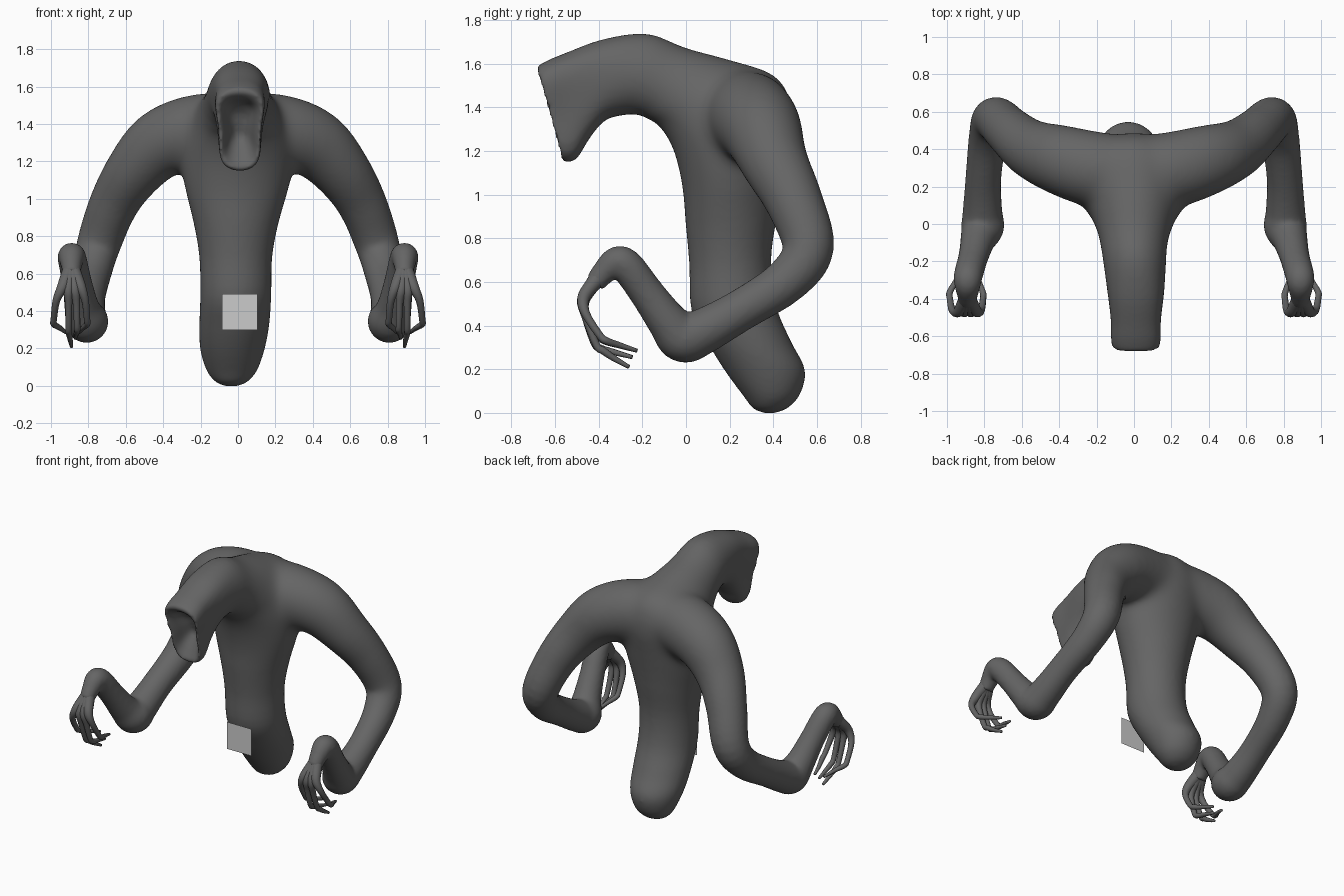
import bpy, bmesh
from math import cos, sin, pi
from mathutils import Vector

if "Cube" in bpy.data.objects:
    bpy.data.objects.remove(bpy.data.objects["Cube"])


def smooth_rows(rows, n):
    """Catmull-Rom interpolation of rows of numbers."""
    out = []
    for i in range(len(rows) - 1):
        a, b = rows[max(i - 1, 0)], rows[i]
        c, d = rows[i + 1], rows[min(i + 2, len(rows) - 1)]
        for k in range(n):
            t = k / n
            out.append([0.5 * (2 * q + (r - p) * t + (2 * p - 5 * q + 4 * r - s) * t * t
                               + (3 * q - p - 3 * r + s) * t ** 3)
                        for p, q, r, s in zip(a, b, c, d)])
    out.append(list(rows[-1]))
    return out


def skin_rings(bm, rings):
    """Bridge consecutive rings of points and cap both ends."""
    vr = [[bm.verts.new(p) for p in ring] for ring in rings]
    n = len(vr[0])
    for a, b in zip(vr, vr[1:]):
        for i in range(n):
            bm.faces.new((a[i], a[(i + 1) % n], b[(i + 1) % n], b[i]))
    bm.faces.new(vr[0][::-1])
    bm.faces.new(vr[-1])


def tube(bm, pts, side=1, segs=24, n=5):
    """Round tube through (x, y, z, radius) points."""
    rows = smooth_rows([(x * side, y, z, r) for x, y, z, r in pts], n)
    ps = [Vector(r[:3]) for r in rows]
    rings, u = [], Vector((0.3, 1, 0.2))
    for i, p in enumerate(ps):
        d = (ps[min(i + 1, len(ps) - 1)] - ps[max(i - 1, 0)]).normalized()
        u = (u - d * u.dot(d)).normalized()
        v = d.cross(u)
        r = rows[i][3]
        rings.append([p + (u * cos(a) + v * sin(a)) * r
                      for a in (2 * pi * k / segs for k in range(segs))])
    skin_rings(bm, rings)


def finish(bm, name, mat=None):
    bmesh.ops.recalc_face_normals(bm, faces=bm.faces[:])
    for f in bm.faces:
        f.smooth = True
    me = bpy.data.meshes.new(name)
    bm.to_mesh(me)
    bm.free()
    if mat:
        me.materials.append(mat)
    ob = bpy.data.objects.new(name, me)
    bpy.context.collection.objects.link(ob)
    return ob


skin = bpy.data.materials.new("dark_skin")
skin.diffuse_color = (0.13, 0.13, 0.13, 1)
skin.use_nodes = True
skin.node_tree.nodes["Principled BSDF"].inputs["Base Color"].default_value = skin.diffuse_color

# Torso, neck and hollow face: back y,z / front y,z / x centre / half width / egg taper
SPINE = [
    (.41, .0, .37, -.003, -.035, .03, 0),
    (.47, .025, .31, .018, -.035, .085, 0),
    (.525, .09, .265, .075, -.033, .135, 0),
    (.545, .20, .18, .19, -.03, .172, 0),
    (.48, .33, .10, .32, -.02, .187, 0),
    (.41, .50, .025, .47, -.012, .19, 0),
    (.39, .70, .015, .68, -.012, .195, 0),
    (.42, .92, 0, .85, -.01, .23, 0),
    (.46, 1.15, -.02, 1.05, -.005, .29, 0),
    (.49, 1.37, -.06, 1.21, 0, .30, 0),
    (.42, 1.54, -.12, 1.31, 0, .255, 0),
    (.20, 1.62, -.18, 1.35, 0, .205, 0),
    (0, 1.675, -.22, 1.365, 0, .178, 0),
    (-.18, 1.737, -.28, 1.365, .005, .165, 0),
    (-.38, 1.712, -.37, 1.34, .01, .15, .05),
    (-.55, 1.65, -.44, 1.26, .01, .13, .12),
    (-.635, 1.615, -.505, 1.16, .01, .118, .2),
    (-.685, 1.58, -.57, 1.155, .01, .110, .2),
    (-.65, 1.54, -.55, 1.205, .01, .083, .2),
    (-.58, 1.51, -.515, 1.27, .01, .06, .2),
    (-.53, 1.46, -.48, 1.33, .01, .03, .2),
]
bm = bmesh.new()
rings = []
for yb, zb, yf, zf, xc, hw, t in smooth_rows(SPINE, 4):
    ring = []
    for k in range(40):
        c, s = cos(2 * pi * k / 40), sin(2 * pi * k / 40)
        ring.append((xc + hw * s * (1 + t * c + 4 * t * c * c),
                     (yb + yf) / 2 + (yb - yf) / 2 * c,
                     (zb + zf) / 2 + (zb - zf) / 2 * c))
    rings.append(ring)
skin_rings(bm, rings)

# Arms, from inside the chest to the raised wrist
ARM = [
    (.05, .29, 1.36, .19), (.20, .29, 1.36, .205), (.40, .345, 1.30, .19),
    (.55, .405, 1.15, .158), (.665, .495, .97, .132), (.745, .56, .755, .118),
    (.78, .46, .605, .104), (.805, .25, .47, .096), (.81, .07, .37, .106),
    (.81, -.015, .347, .116), (.835, -.085, .42, .094), (.86, -.18, .55, .08),
    (.885, -.27, .67, .078), (.89, -.32, .69, .072), (.89, -.38, .64, .056),
    (.89, -.42, .59, .048),
]
for side in (1, -1):
    tube(bm, ARM, side)
body = finish(bm, "body_and_arms", skin)
rm = body.modifiers.new("merge", 'REMESH')
rm.mode = 'VOXEL'
rm.voxel_size = 0.013
rm.use_smooth_shade = True

# Bake the merged skin, then blend the shoulders more strongly than the rest
dg = bpy.context.evaluated_depsgraph_get()
merged = bpy.data.meshes.new_from_object(body.evaluated_get(dg))
body.modifiers.clear()
body.data = merged
group = body.vertex_groups.new(name="shoulders")
for v in merged.vertices:
    x, y, z = v.co
    w = min((y + .12) / .15, (z - .9) / .15, (.65 - abs(x)) / .15, 1)
    if w > 0:
        group.add([v.index], w, 'REPLACE')
for name, count in (("shoulders", 90), ("", 8)):
    sm = body.modifiers.new("soften", 'SMOOTH')
    sm.factor = 0.5
    sm.iterations = count
    sm.vertex_group = name

# Hands: four thin hooked fingers fanning out from each wrist
FINGERS = [  # knuckle x, z / bend x, y, z / tip x, y, z
    (.94, .525, .985, -.385, .335, .92, -.225, .285),
    (.907, .515, .905, -.40, .29, .89, -.26, .21),
    (.873, .515, .86, -.41, .30, .87, -.245, .255),
    (.84, .525, .807, -.39, .335, .85, -.225, .285),
]
for side, label in ((1, "right"), (-1, "left")):
    bm = bmesh.new()
    for kx, kz, bx, by, bz, tx, ty, tz in FINGERS:
        tube(bm, [
            (.89, -.35, .665, .035), (.89, -.385, .635, .042),
            ((.89 + kx) / 2, -.43, .585, .035),
            (kx, -.47, kz, .029),
            (kx + (bx - kx) * .7, -.46, kz - .07, .02),
            (bx, by - .01, bz + .02, .017), (bx, by + .02, bz - .005, .017),
            ((bx + tx) / 2, (by + ty) / 2, (bz + tz) / 2, .014),
            (tx, ty, tz, .009)], side, 12, 4)
    finish(bm, "hand_" + label, skin)

# Small upright square panel
bm = bmesh.new()
bm.faces.new([bm.verts.new(p) for p in
              ((-.085, 0, .3), (.105, 0, .3), (.105, 0, .49), (-.085, 0, .49))])
finish(bm, "front_panel")
